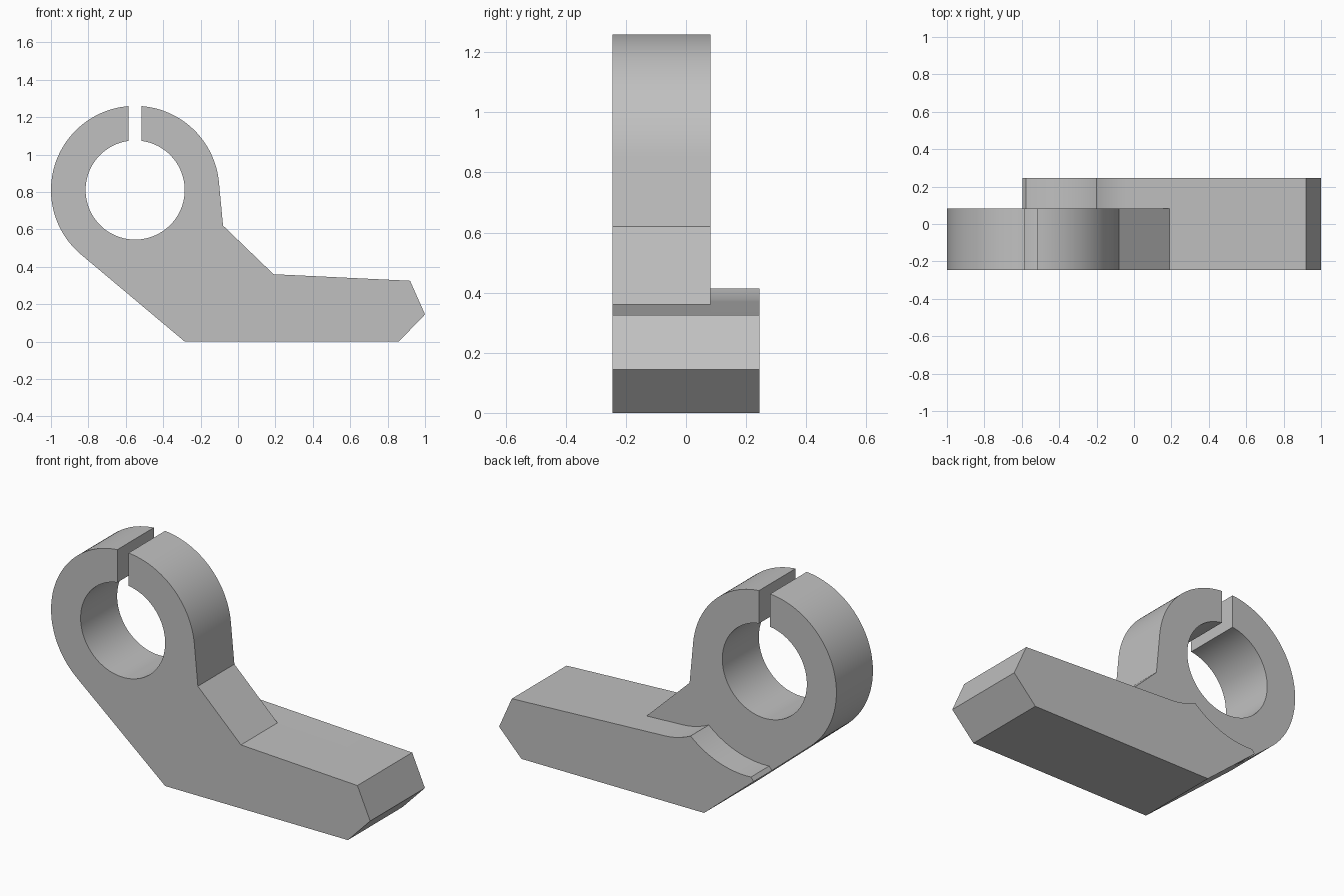
import bpy, bmesh, math
from mathutils import Vector

cube = bpy.data.objects.get("Cube")
if cube:
    bpy.data.objects.remove(cube, do_unlink=True)

# Single grey material
grey = bpy.data.materials.new("plain grey")
grey.use_nodes = True
colour = (0.53, 0.53, 0.53, 1)
grey.diffuse_color = colour
grey.node_tree.nodes["Principled BSDF"].inputs["Base Color"].default_value = colour

CENTRE = Vector((-0.55, 0.81))
OUTER, INNER, CLEARANCE = 0.45, 0.265, 0.529
HALF_SLOT = 0.035
FRONT, SPLIT, BACK = -0.245, 0.082, 0.245


def arc(radius, start, end, steps):
    """Points in (x, z) around the ring centre."""
    angles = [start + (end - start) * i / steps for i in range(steps + 1)]
    return [CENTRE + radius * Vector((math.cos(a), math.sin(a))) for a in angles]


def tangent_angle(point, side):
    """Angle on the outer circle where a line from the point touches it."""
    d = point - CENTRE
    return math.atan2(d.y, d.x) + side * math.acos(OUTER / d.length)


def extrude_profile(name, profile, y0, y1, open_front=False):
    bm = bmesh.new()
    near = [bm.verts.new((p.x, y0, p.y)) for p in profile]
    far = [bm.verts.new((p.x, y1, p.y)) for p in profile]
    cap = bm.faces.new(near)
    bm.faces.new(far[::-1])
    for i in range(len(near)):
        j = (i + 1) % len(near)
        bm.faces.new((near[j], near[i], far[i], far[j]))
    bmesh.ops.recalc_face_normals(bm, faces=bm.faces[:])
    if open_front:  # this side sits against the clamp plate
        bmesh.ops.delete(bm, geom=[cap], context='FACES_ONLY')
    mesh = bpy.data.meshes.new(name)
    bm.to_mesh(mesh)
    bm.free()
    mesh.materials.append(grey)
    obj = bpy.data.objects.new(name, mesh)
    bpy.context.collection.objects.link(obj)
    bpy.ops.object.select_all(action='DESELECT')
    obj.select_set(True)
    bpy.context.view_layer.objects.active = obj
    bpy.ops.object.shade_smooth_by_angle(angle=math.radians(25))
    return obj


# Shared corners of the arm
neck = Vector((-0.08, 0.62))
elbow = Vector((0.19, 0.36))
tip = [Vector(p) for p in ((0.92, 0.325), (1.0, 0.145), (0.86, 0.0))]
heel = Vector((-0.285, 0.0))

# Clamp plate: split ring running into the arm
right = tangent_angle(neck, 1)
left = tangent_angle(heel, -1)
slot_out = math.asin(HALF_SLOT / OUTER)
slot_in = math.asin(HALF_SLOT / INNER)
top = math.pi / 2
ring = arc(OUTER, top - slot_out, right, 32)
ring += [neck, elbow] + tip + [heel]
ring += arc(OUTER, left, top - 2 * math.pi + slot_out, 48)
ring += arc(INNER, top - 2 * math.pi + slot_in, top - slot_in, 72)
extrude_profile("clamp_plate", ring, FRONT, SPLIT)

# Rear block: same arm, with a fillet and a concave relief under the ring
slope = (tip[0].y - elbow.y) / (tip[0].x - elbow.x)
start_x, crest_x, rise = -0.04, -0.2, 0.034
fillet = []
for i in range(9):
    t = i / 8
    x = start_x + (crest_x - start_x) * t
    fillet.append(Vector((x, elbow.y + slope * (x - elbow.x) + rise * t * t)))
touch = arc(OUTER, left, left, 1)[0]
relief = arc(CLEARANCE, math.radians(-48.6), math.radians(-93.1), 24)
block = tip[::-1] + fillet[:-1] + relief + [heel.lerp(touch, 0.56), heel]
extrude_profile("rear_block", block, SPLIT, BACK, open_front=True)
